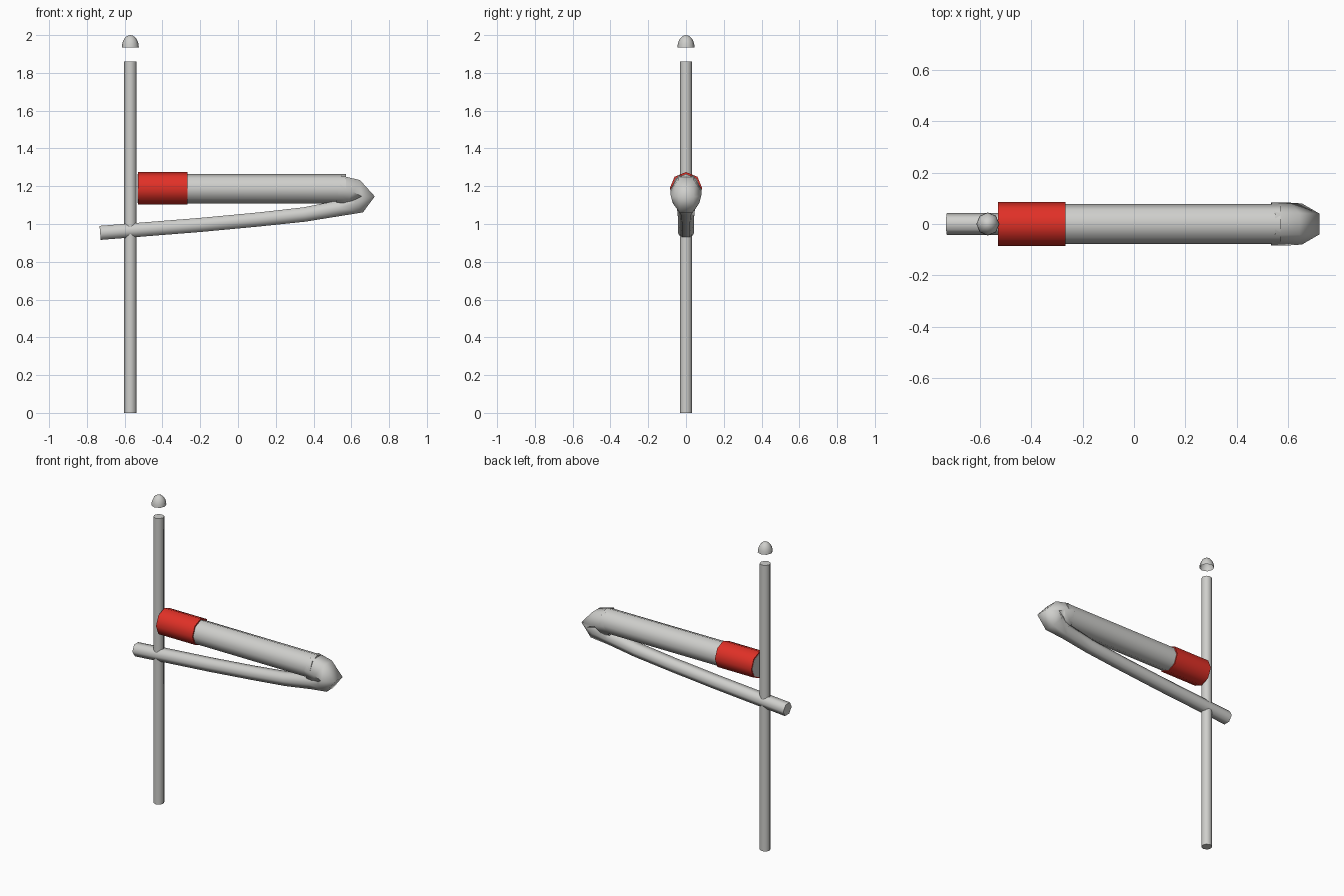
import bpy, bmesh
from math import cos, sin, pi
from mathutils import Vector

cube = bpy.data.objects.get("Cube")
if cube:
    bpy.data.objects.remove(cube)


def material(name, rgb):
    m = bpy.data.materials.new(name)
    m.use_nodes = True
    m.diffuse_color = (*rgb, 1)
    m.node_tree.nodes["Principled BSDF"].inputs["Base Color"].default_value = (*rgb, 1)
    return m


GREY = material("light_grey", (0.62, 0.62, 0.6))
RED = material("red", (0.75, 0.03, 0.02))


def loft(name, stations, sides, mat, caps=(True, True), angle=50):
    """Skin round sections; each station is (centre, side axis, up axis)."""
    bm = bmesh.new()
    rings = []
    for centre, side, up in stations:
        turn = [2 * pi * i / sides for i in range(sides)]
        rings.append([bm.verts.new(Vector(centre) + Vector(side) * cos(a) + Vector(up) * sin(a))
                      for a in turn])
    for a, b in zip(rings, rings[1:]):
        for i in range(sides):
            j = (i + 1) % sides
            bm.faces.new((a[i], a[j], b[j], b[i]))
    for ring, wanted in zip((rings[0], rings[-1]), caps):
        if wanted:
            bm.faces.new(ring)
    bmesh.ops.remove_doubles(bm, verts=bm.verts, dist=1e-5)
    bmesh.ops.recalc_face_normals(bm, faces=bm.faces)
    mesh = bpy.data.meshes.new(name)
    bm.to_mesh(mesh)
    bm.free()
    mesh.materials.append(mat)
    ob = bpy.data.objects.new(name, mesh)
    bpy.context.collection.objects.link(ob)
    bpy.ops.object.select_all(action="DESELECT")
    ob.select_set(True)
    bpy.context.view_layer.objects.active = ob
    bpy.ops.object.shade_smooth_by_angle(angle=angle * pi / 180)
    return ob


def upright(x, z, r):
    return (x, 0, z), (r, 0, 0), (0, r, 0)


def level(x, z, r):
    return (x, 0, z), (0, r, 0), (0, 0, r)


def tilted(x, z, r, ux, uz):
    up = Vector((ux, 0, uz)).normalized() * r
    return (x, 0, z), (0, r, 0), up


# Upright pole and the hollow dome floating above it
POLE_X = -0.57
loft("pole", [upright(POLE_X, 0, 0.033), upright(POLE_X, 1.86, 0.033)], 8, GREY)
dome = [upright(POLE_X, 1.935 + 0.065 * sin(t * pi / 12), 0.045 * cos(t * pi / 12))
        for t in range(7)]
loft("dome_cap", dome, 8, GREY, caps=(False, False))

# Thick upper tube with its red sleeve
loft("upper_tube", [level(-0.531, 1.188, 0.078), level(0.572, 1.186, 0.078)], 8, GREY)
loft("red_sleeve", [level(-0.53, 1.189, 0.086), level(-0.268, 1.189, 0.086)], 8, RED)

# Six-sided lower arm that widens and hooks back over the upper tube
hook = [
    tilted(-0.73, 0.953, 0.043, -0.08, 1),
    tilted(-0.2, 0.995, 0.043, -0.08, 1),
    tilted(0.1, 1.023, 0.043, -0.1, 1),
    tilted(0.35, 1.05, 0.044, -0.12, 1),
    tilted(0.54, 1.084, 0.048, -0.2, 1),
    tilted(0.625, 1.11, 0.07, -0.6, 0.8),
    tilted(0.655, 1.146, 0.08, -1, 0),
    tilted(0.61, 1.17, 0.083, -0.5, -0.87),
    tilted(0.535, 1.185, 0.083, -0.2, -1),
]
loft("hooked_arm", hook, 6, GREY, caps=(True, False), angle=65)
